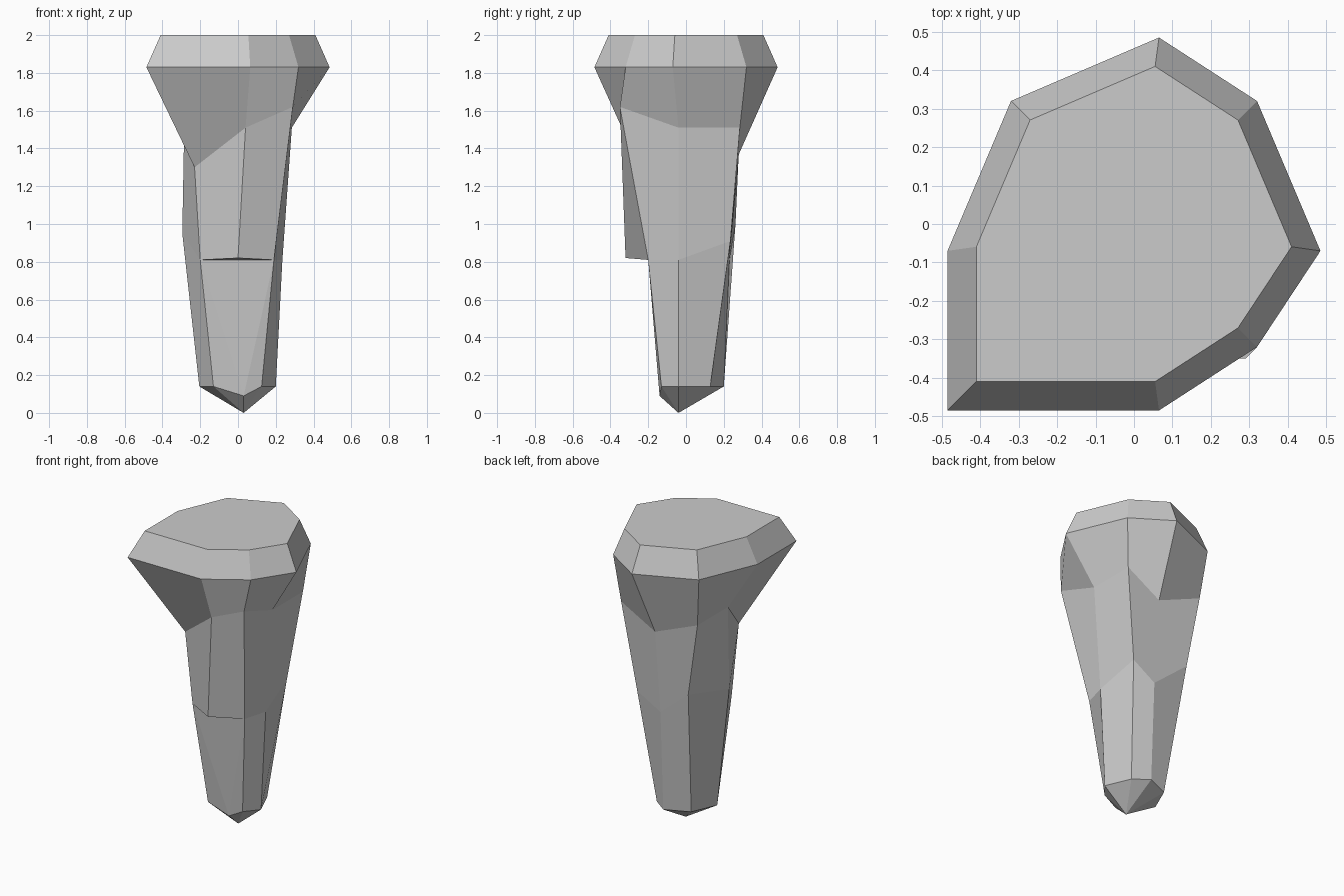
import bpy, bmesh
from mathutils import Vector

if "Cube" in bpy.data.objects:
    bpy.data.objects.remove(bpy.data.objects["Cube"])

# Eight-sided rings, ordered: back, back right, right, front right,
# front, front left, left, back left
rim = [(.065, .485, 1.83), (.32, .32, 1.83), (.485, -.07, 1.83), (.32, -.32, 1.83),
       (.065, -.485, 1.83), (-.485, -.485, 1.83), (-.485, -.07, 1.83), (-.32, .32, 1.83)]
neck = [(.035, .28, 1.37), (.285, .285, 1.51), (.285, -.04, 1.51), (.29, -.35, 1.62),
        (.04, -.34, 1.51), (-.23, -.235, 1.30), (-.285, -.04, 1.5), (-.285, .285, 1.5)]
waist = [(.03, .23, .81), (.2, .235, .91), (.235, -.04, .81), (.19, -.2, .81),
         (0, -.32, .82), (-.2, -.2, .81), (-.295, -.04, .95), (-.2, .262, 1.0)]
foot = [(.03, .2, .14), (.128, .128, .14), (.2, -.04, .14), (.125, -.13, .14),
        (.03, -.14, .09), (-.13, -.135, .14), (-.205, -.04, .14), (-.13, .13, .14)]
crown = [(x * .845, y * .845, 2.0) for x, y, z in rim]

bm = bmesh.new()


def ring(points):
    return [bm.verts.new(p) for p in points]


def bridge(upper, lower, skip=()):
    for i in range(8):
        if i not in skip:
            j = (i + 1) % 8
            bm.faces.new((upper[i], upper[j], lower[j], lower[i]))


top, edge, mid, low, base = [ring(r) for r in (crown, rim, neck, waist, foot)]

# Flat cap, bevelled rim, flaring neck and upper shaft
bm.faces.new(top)
bridge(top, edge)
bridge(edge, mid)
bridge(mid, low)

# Lower shaft, with an overhanging ledge broken out of the front
bridge(low, base, skip=(3, 4))
bm.faces.new((low[3], low[4], low[5]))
bm.faces.new((low[3], low[5], base[4]))
bm.faces.new((low[3], base[4], base[3]))
bm.faces.new((low[5], base[5], base[4]))

# Pointed tip
tip = bm.verts.new(Vector((.03, -.04, 0)))
for i in range(8):
    bm.faces.new((base[i], base[(i + 1) % 8], tip))

bmesh.ops.recalc_face_normals(bm, faces=bm.faces)
mesh = bpy.data.meshes.new("rock_pillar")
bm.to_mesh(mesh)
bm.free()
bpy.context.collection.objects.link(bpy.data.objects.new("rock_pillar", mesh))
